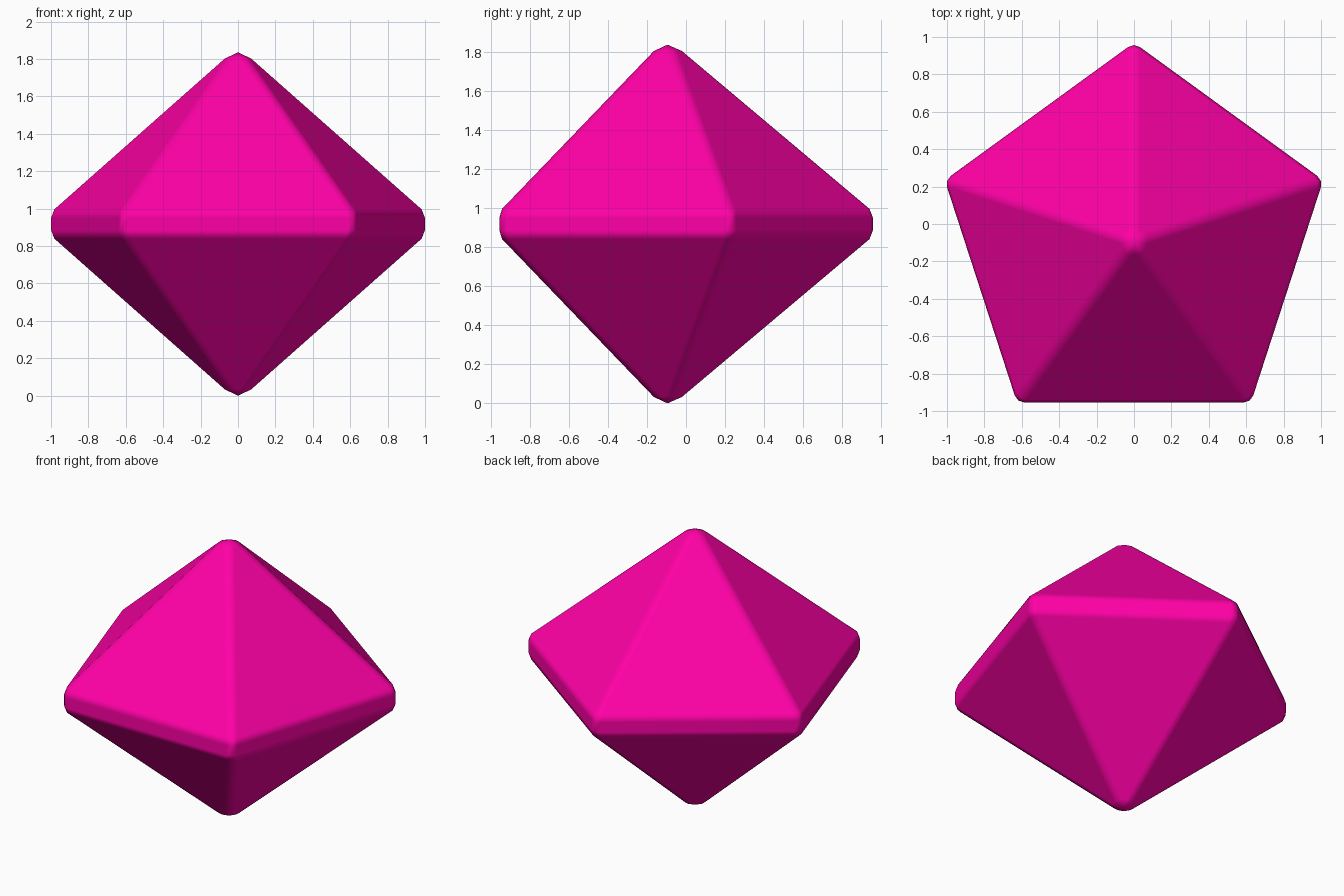
import bpy, bmesh, math
from mathutils import Vector

if "Cube" in bpy.data.objects:
    bpy.data.objects.remove(bpy.data.objects["Cube"])

YC, ZC = -0.0945, 0.9175     # axis position and mid height
CUT = 0.04                   # corner rounding along each pentagon side
CLIP = 0.013                 # how far the rounded corner stays inside the sharp one
# half profile of the gem: (distance from axis to flat side, height above middle)
UPPER = [(0.07, 0.885), (0.846, 0.078), (0.8605, 0.033)]
PROFILE = UPPER + [(a, -z) for a, z in reversed(UPPER)]


def rounded_pentagon(bm, apothem, z):
    """Ring of 15 vertices: a pentagon with each corner rounded by three points."""
    r = apothem / math.cos(math.pi / 5)
    corner = [Vector((math.sin(i * math.tau / 5), math.cos(i * math.tau / 5), 0)) * r
              for i in range(5)]
    pts = []
    for i, c in enumerate(corner):
        before = (corner[i - 1] - c).normalized() * CUT
        after = (corner[(i + 1) % 5] - c).normalized() * CUT
        pts += [c + before, c - c.normalized() * CLIP, c + after]
    return [bm.verts.new((p.x, p.y + YC, z + ZC)) for p in pts]


# five-sided double pyramid lofted through rounded pentagons
bm = bmesh.new()
rings = [rounded_pentagon(bm, a, z) for a, z in PROFILE]
for upper, lower in zip(rings, rings[1:]):
    for i in range(15):
        j = (i + 1) % 15
        bm.faces.new((upper[i], upper[j], lower[j], lower[i]))

# pointed top and bottom tips
for ring, z in ((rings[0], 2 * ZC), (rings[-1], 0)):
    tip = bm.verts.new((0, YC, z))
    for i in range(15):
        bm.faces.new((ring[i], ring[(i + 1) % 15], tip))
bmesh.ops.recalc_face_normals(bm, faces=bm.faces)
for f in bm.faces:
    f.smooth = True

mesh = bpy.data.meshes.new("gem")
bm.to_mesh(mesh)
bm.free()
gem = bpy.data.objects.new("gem", mesh)
bpy.context.collection.objects.link(gem)

# keep the large facets flat while the rounded edges shade smoothly
wn = gem.modifiers.new("flat_facets", 'WEIGHTED_NORMAL')
wn.weight = 100

mat = bpy.data.materials.new("magenta")
mat.diffuse_color = (1.0, 0.0, 0.38, 1)
mat.use_nodes = True
mat.node_tree.nodes["Principled BSDF"].inputs["Base Color"].default_value = mat.diffuse_color
mesh.materials.append(mat)
